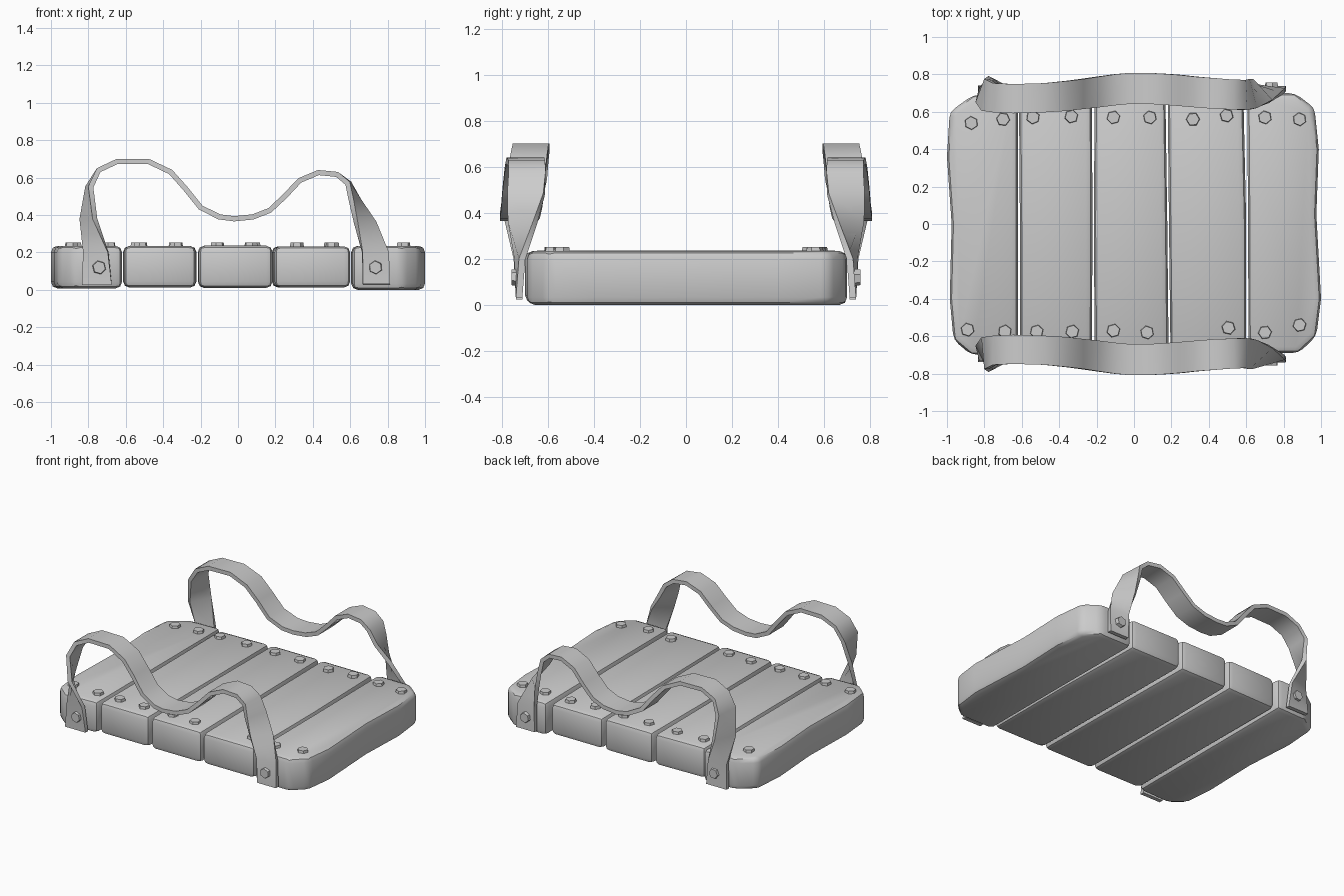
import bpy, bmesh, math, random
from mathutils import Vector, Matrix

if "Cube" in bpy.data.objects:
    bpy.data.objects.remove(bpy.data.objects["Cube"])

random.seed(4)
grey = bpy.data.materials.new("plain grey")
grey.diffuse_color = (0.6, 0.6, 0.6, 1)
grey.use_nodes = True
grey.node_tree.nodes["Principled BSDF"].inputs["Base Color"].default_value = grey.diffuse_color


def finish(bm, name, angle=None):
    bmesh.ops.recalc_face_normals(bm, faces=bm.faces)
    me = bpy.data.meshes.new(name)
    bm.to_mesh(me)
    bm.free()
    me.materials.append(grey)
    if angle:
        me.polygons.foreach_set("use_smooth", [True] * len(me.polygons))
        me.set_sharp_from_angle(angle=math.radians(angle))
    ob = bpy.data.objects.new(name, me)
    bpy.context.collection.objects.link(ob)
    return ob


def plank(name, outline, z0, z1):
    """Extrude a top outline upward and round off its edges."""
    bm = bmesh.new()
    low = [bm.verts.new((x, y, z0)) for x, y in outline]
    high = [bm.verts.new((x, y, z1)) for x, y in outline]
    bm.faces.new(low)
    bm.faces.new(high)
    n = len(low)
    for i in range(n):
        j = (i + 1) % n
        bm.faces.new((low[i], low[j], high[j], high[i]))
    bmesh.ops.recalc_face_normals(bm, faces=bm.faces)
    edges = [e for e in bm.edges if e.calc_face_angle(0) > 0.45]
    bmesh.ops.bevel(bm, geom=edges, offset=0.034, segments=2, profile=0.5,
                    affect='EDGES', clamp_overlap=True)
    return finish(bm, name, 40)


def bolt(name, loc, normal, r=0.04, h=0.035):
    """Hexagonal bolt head with a slightly narrower top."""
    bm = bmesh.new()
    spin = Matrix.Rotation(random.uniform(0, 1), 4, 'Z')
    rot = Vector(normal).to_track_quat('Z', 'Y').to_matrix().to_4x4()
    bmesh.ops.create_cone(bm, cap_ends=True, segments=6, radius1=r, radius2=r * 0.85,
                          depth=h, matrix=Matrix.Translation(loc) @ rot @ spin)
    return finish(bm, name)


# Planks: two outer ones with cut corners, three straight inner ones
plank("plank_left", [(-0.62, -0.69), (-0.87, -0.70), (-0.965, -0.62), (-0.985, -0.4),
                     (-0.975, 0), (-1.0, 0.36), (-0.985, 0.60), (-0.86, 0.69),
                     (-0.62, 0.70)], 0.008, 0.235)
plank("plank_mid_left", [(-0.61, -0.68), (-0.225, -0.68), (-0.222, 0), (-0.225, 0.68),
                         (-0.615, 0.67), (-0.61, 0)], 0.012, 0.235)
plank("plank_middle", [(-0.21, -0.68), (0.185, -0.68), (0.178, 0), (0.168, 0.68),
                       (-0.21, 0.68), (-0.215, 0)], 0.01, 0.236)
plank("plank_mid_right", [(0.195, -0.68), (0.60, -0.68), (0.60, 0), (0.585, 0.68),
                          (0.18, 0.68), (0.187, 0)], 0.012, 0.233)
plank("plank_right", [(0.612, -0.69), (0.61, 0), (0.605, 0.70), (0.86, 0.70),
                      (0.965, 0.62), (0.988, 0.4), (0.975, 0.05), (1.0, -0.4),
                      (0.975, -0.60), (0.88, -0.69)], 0.0, 0.235)

# Strap sections: x, distance from centre, z, half width along x and outward
STRAP = [(-0.755, .725, .025, .08, 0), (-0.76, .725, .2, .066, .01),
         (-0.80, .715, .38, .035, .07), (-0.795, .69, .55, .008, .085),
         (-0.745, .675, .64, 0, .078), (-0.645, .67, .687, 0, .078),
         (-0.48, .675, .687, 0, .078), (-0.36, .685, .63, 0, .08),
         (-0.28, .695, .54, 0, .08), (-0.20, .705, .44, 0, .082),
         (-0.10, .718, .39, 0, .083), (-0.02, .725, .38, 0, .083),
         (0.08, .725, .39, 0, .083), (0.17, .72, .425, 0, .083),
         (0.25, .714, .50, 0, .083), (0.33, .706, .585, 0, .082),
         (0.43, .698, .627, 0, .082), (0.53, .692, .617, 0, .08),
         (0.59, .69, .57, -.004, .08), (0.625, .695, .48, -.02, .078),
         (0.68, .71, .36, -.05, .055), (0.735, .722, .2, -.07, .01),
         (0.74, .725, .03, -.073, 0)]


def strap(name, side):
    """Sweep a flat band through the sections, twisting at both legs."""
    bm = bmesh.new()
    pts = [Vector((x, side * d, z)) for x, d, z, a, b in STRAP]
    rings = []
    for i, (x, d, z, a, b) in enumerate(STRAP):
        w = Vector((a, side * b, 0))
        t = pts[min(i + 1, len(pts) - 1)] - pts[max(i - 1, 0)]
        n = t.cross(w).normalized() * 0.014
        rings.append([bm.verts.new(pts[i] + p) for p in (w + n, w - n, -w - n, -w + n)])
    for r, s in zip(rings, rings[1:]):
        for k in range(4):
            m = (k + 1) % 4
            bm.faces.new((r[k], r[m], s[m], s[k]))
    bm.faces.new(rings[0])
    bm.faces.new(rings[-1])
    return finish(bm, name, 40)


for label, side in (("front", -1), ("back", 1)):
    strap(label + "_strap", side)
    # Bolts holding the strap legs
    for x in (-0.742, 0.735):
        bolt(label + "_strap_bolt", (x, side * 0.74, 0.12), (0, side, 0))

# Bolts along both ends of the planks
BACK = [(-.87, .54), (-.70, .56), (-.54, .57), (-.335, .575), (-.11, .57),
        (.085, .57), (.315, .56), (.495, .58), (.70, .57), (.885, .56)]
FRONT = [(-.89, -.565), (-.69, -.575), (-.52, -.575), (-.33, -.575), (-.11, -.57),
         (.07, -.58), (.505, -.555), (.70, -.58), (.885, -.54)]
for x, y in BACK + FRONT:
    bolt("plank_bolt", (x, y, 0.235), (0, 0, 1))
